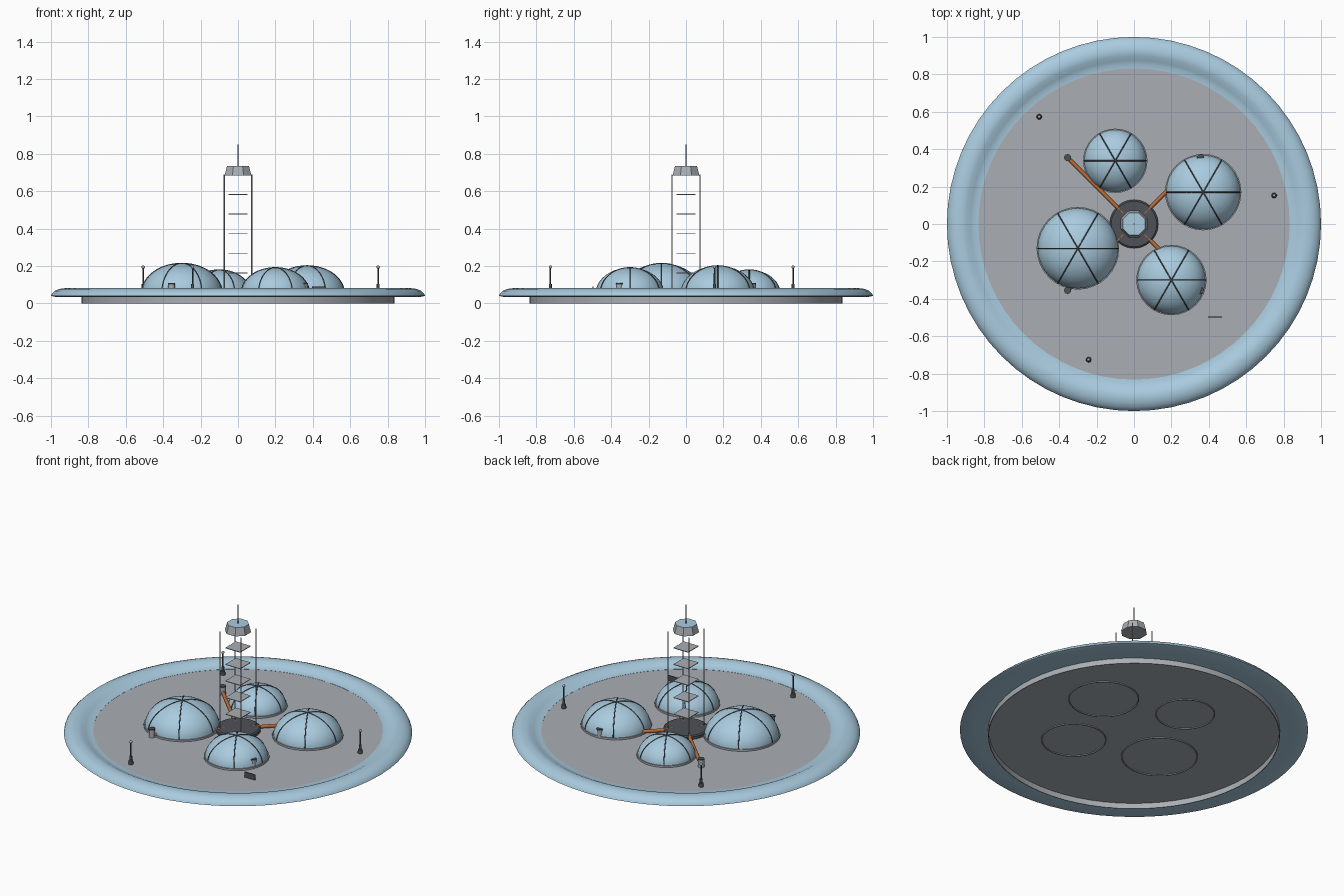
import bpy, bmesh, math
from mathutils import Vector

if "Cube" in bpy.data.objects:
    bpy.data.objects.remove(bpy.data.objects["Cube"])


def material(name, rgb):
    m = bpy.data.materials.new(name)
    m.diffuse_color = (*rgb, 1)
    m.use_nodes = True
    m.node_tree.nodes["Principled BSDF"].inputs["Base Color"].default_value = m.diffuse_color
    return m


BLUE = material("pale_blue", (0.40, 0.60, 0.74))
GRAY = material("deck_gray", (0.40, 0.43, 0.46))
DARK = material("dark_gray", (0.075, 0.083, 0.092))
ORANGE = material("pipe_orange", (0.50, 0.15, 0.04))
DECK = 0.055


def finish(name, bm, mats, angle=35):
    bmesh.ops.recalc_face_normals(bm, faces=bm.faces)
    for f in bm.faces:
        f.smooth = True
    for e in bm.edges:
        e.smooth = len(e.link_faces) == 2 and e.calc_face_angle(0) < math.radians(angle)
    me = bpy.data.meshes.new(name)
    bm.to_mesh(me)
    bm.free()
    for m in mats:
        me.materials.append(m)
    ob = bpy.data.objects.new(name, me)
    bpy.context.collection.objects.link(ob)
    return ob


def lathe(name, profile, mat, at=(0, 0), n=32, closed=False, turn=0.0, angle=35, top=None):
    """Revolve (radius, z) points about a vertical axis; radius 0 makes a pole."""
    bm = bmesh.new()
    rings = []
    for r, z in profile:
        if r == 0:
            rings.append([bm.verts.new((at[0], at[1], z))] * n)
        else:
            rings.append([bm.verts.new((at[0] + r * math.cos(turn + math.tau * i / n),
                                        at[1] + r * math.sin(turn + math.tau * i / n), z))
                          for i in range(n)])
    pairs = list(zip(rings, rings[1:]))
    if closed:
        pairs.append((rings[-1], rings[0]))
    for a, b in pairs:
        for i in range(n):
            j = (i + 1) % n
            bm.faces.new(list(dict.fromkeys((a[i], a[j], b[j], b[i]))))
    mats = [mat]
    if top:  # upward faces get a second colour
        mats.append(top)
        bm.normal_update()
        bmesh.ops.recalc_face_normals(bm, faces=bm.faces)
        for f in bm.faces:
            f.material_index = int(f.normal.z > 0.9)
    return finish(name, bm, mats, angle)


def tube(name, points, radius, mat, n=6):
    """Round bar swept along a path lying in a vertical plane."""
    bm = bmesh.new()
    pts = [Vector(p) for p in points]
    rings = []
    for k, p in enumerate(pts):
        t = (pts[min(k + 1, len(pts) - 1)] - pts[max(k - 1, 0)]).normalized()
        ref = pts[-1] - pts[0]
        side = Vector((-ref.y, ref.x, 0))
        side = side.normalized() if side.length > 1e-6 else Vector((1, 0, 0))
        up = t.cross(side)
        rings.append([bm.verts.new(p + radius * (math.cos(math.tau * i / n) * side
                                                 + math.sin(math.tau * i / n) * up))
                      for i in range(n)])
    for a, b in zip(rings, rings[1:]):
        for i in range(n):
            bm.faces.new((a[i], a[(i + 1) % n], b[(i + 1) % n], b[i]))
    bm.faces.new(rings[0])
    bm.faces.new(rings[-1])
    return finish(name, bm, [mat], 65)


def box(name, center, size, mat):
    bm = bmesh.new()
    bmesh.ops.create_cube(bm, size=1)
    for v in bm.verts:
        v.co = Vector([c + s * x for c, s, x in zip(center, size, v.co)])
    return finish(name, bm, [mat])


# Platform: deck, open skirt below, raised rim
lathe("deck", [(0, 0.035), (0.838, 0.035), (0.838, DECK), (0, DECK)], GRAY, n=64)
lathe("skirt", [(0.838, 0), (0.838, 0.036), (0.834, 0.036), (0.834, 0)], GRAY, n=64, closed=True)
lathe("rim", [(0.836, 0.034), (0.91, 0.034), (0.975, 0.035), (1.0, 0.041), (0.995, 0.052),
              (0.98, 0.067), (0.955, 0.078), (0.925, 0.082), (0.90, 0.078), (0.875, 0.065),
              (0.855, 0.058), (0.832, 0.056)], BLUE, n=64, closed=True, angle=60)

# Domes with collars and ribs
for k, (x, y, r, h) in enumerate([(-0.30, -0.13, 0.216, 0.160), (0.37, 0.17, 0.199, 0.147),
                                  (0.20, -0.30, 0.183, 0.137), (-0.10, 0.338, 0.167, 0.125)], 1):
    arc = [(r * math.cos(a), DECK + h * math.sin(a))
           for a in (math.pi / 2 * i / 10 for i in range(10))]
    lathe(f"dome_{k}", arc + [(0, DECK + h)], BLUE, (x, y), angle=40)
    lathe(f"dome_collar_{k}", [(r - 0.002, 0.030), (r + 0.005, 0.030),
                               (r + 0.005, 0.066), (r - 0.002, 0.066)],
          GRAY, (x, y), closed=True)
    for j in range(3):
        c, s = math.cos(j * math.pi / 3), math.sin(j * math.pi / 3)
        path = []
        for i in range(25):
            a = math.pi * i / 24
            d = r * math.cos(a)
            path.append((x + d * c, y + d * s, DECK + h * math.sin(a)))
        tube(f"dome_rib_{k}_{j + 1}", path, 0.003, DARK)

# Tower: footing, corner posts, floors, cap and spire
lathe("tower_footing", [(0, DECK - 0.005), (0.13, DECK - 0.005), (0.13, 0.072), (0.122, 0.078), (0, 0.078)],
      DARK, n=24)
for sx in (-1, 1):
    for sy in (-1, 1):
        tube("tower_post", [(sx * 0.074, sy * 0.074, 0.07), (sx * 0.074, sy * 0.074, 0.69)],
             0.0032, GRAY)
for i in range(5):
    box(f"tower_floor_{i + 1}", (0, 0, 0.163 + 0.105 * i), (0.104, 0.104, 0.004), GRAY)
lathe("tower_cap", [(0, 0.685), (0.077, 0.685), (0.064, 0.735), (0, 0.735)], GRAY, n=8,
      turn=math.pi / 8, top=BLUE)
lathe("tower_spire", [(0, 0.73), (0.004, 0.73), (0.003, 0.85), (0, 0.85)], DARK, n=8)

# Radial pipes with end canisters
for k in range(4):
    a = math.pi / 4 + k * math.pi / 2
    c, s = math.cos(a), math.sin(a)
    tube(f"pipe_{k + 1}", [(0.08 * c, 0.08 * s, 0.068), (0.5 * c, 0.5 * s, 0.068)], 0.011, ORANGE, 8)
    at = (0.502 * c, 0.502 * s)
    lathe(f"canister_{k + 1}", [(0, 0.05), (0.018, 0.05), (0.018, 0.103), (0, 0.103)], GRAY, at, 12)
    lathe(f"canister_lid_{k + 1}", [(0, 0.102), (0.019, 0.102), (0.019, 0.109), (0, 0.109)], DARK, at, 12)

# Beacon masts
for k in range(3):
    a = math.radians(11.5 + 120 * k)
    at = (0.765 * math.cos(a), 0.765 * math.sin(a))
    lathe(f"mast_base_{k + 1}", [(0, 0.05), (0.015, 0.05), (0.013, 0.078), (0.008, 0.082),
                                 (0.008, 0.105), (0, 0.105)], DARK, at, 12)
    lathe(f"mast_pole_{k + 1}", [(0, 0.10), (0.0045, 0.10), (0.004, 0.19), (0, 0.19)], DARK, at, 8)
    ball = [(0.009 * math.sin(t), 0.195 - 0.009 * math.cos(t))
            for t in (math.pi * i / 6 for i in range(1, 6))]
    lathe(f"mast_ball_{k + 1}", [(0, 0.186)] + ball + [(0, 0.204)], GRAY, at, 10, angle=60)

# Small upright panel on the deck
box("deck_panel", (0.432, -0.497, 0.072), (0.075, 0.005, 0.036), DARK)
